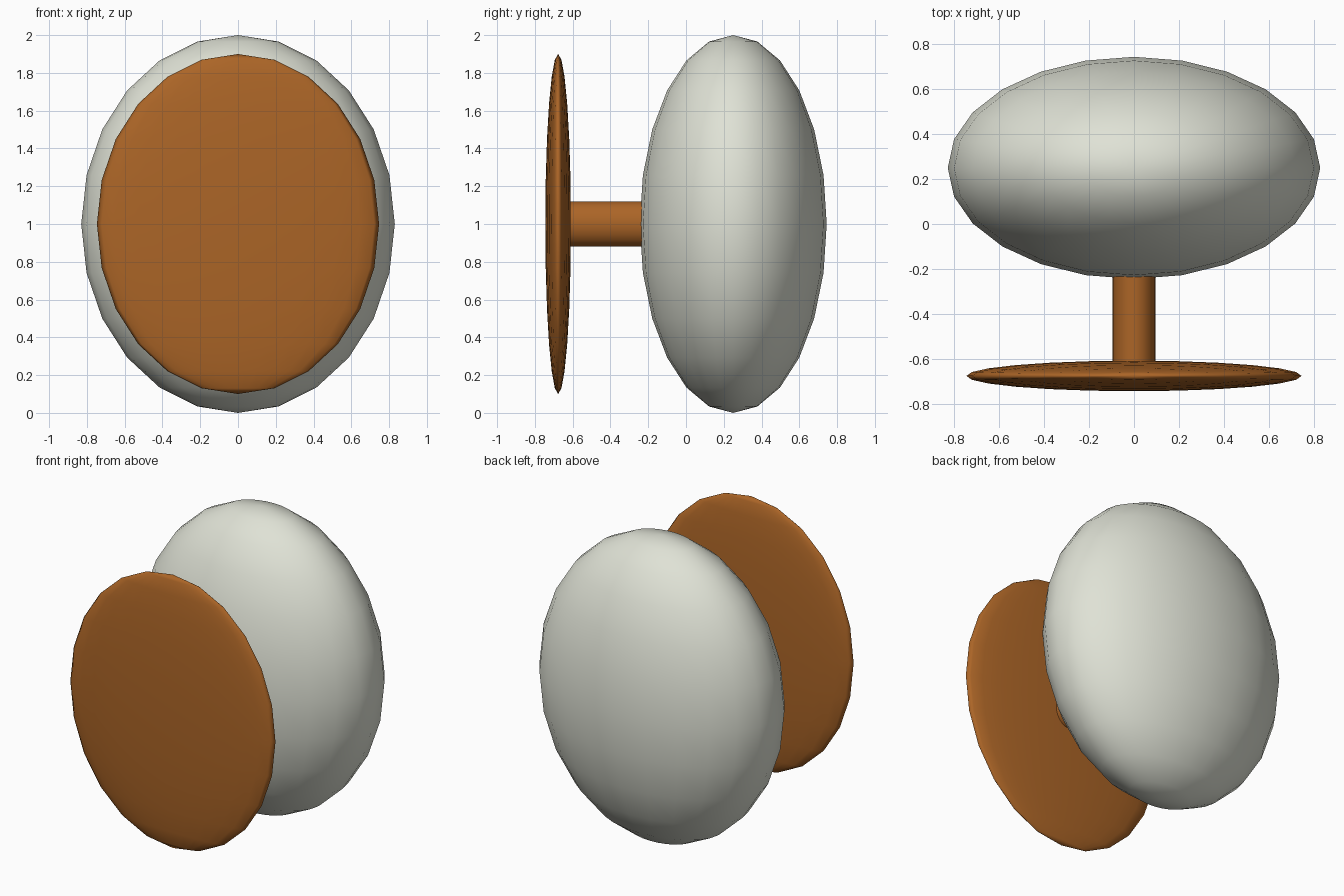
import bpy
import math

cube = bpy.data.objects.get("Cube")
if cube:
    bpy.data.objects.remove(cube, do_unlink=True)


def make_material(name, rgb):
    mat = bpy.data.materials.new(name)
    mat.use_nodes = True
    mat.diffuse_color = (*rgb, 1)
    mat.node_tree.nodes["Principled BSDF"].inputs["Base Color"].default_value = (*rgb, 1)
    return mat


def finish(name, mat, scale):
    obj = bpy.context.object
    obj.name = name
    obj.scale = scale
    obj.data.materials.append(mat)
    bpy.ops.object.transform_apply(location=False, rotation=True, scale=True)
    return obj


def ellipsoid(name, mat, location, radii):
    bpy.ops.mesh.primitive_uv_sphere_add(segments=24, ring_count=12, location=location)
    finish(name, mat, radii)
    bpy.ops.object.shade_smooth()


ivory = make_material("ivory", (0.74, 0.76, 0.67))
brown = make_material("orange brown", (0.41, 0.13, 0.02))

# Rounded body and thin front disc
ellipsoid("body", ivory, (0, 0.25, 1), (0.83, 0.495, 1))
ellipsoid("front_disc", brown, (0, -0.677, 1), (0.747, 0.068, 0.9))

# Oval stem joining the disc to the body
bpy.ops.mesh.primitive_cylinder_add(vertices=24, radius=1, depth=0.9,
                                    location=(0, -0.22, 1),
                                    rotation=(math.pi / 2, 0, 0))
finish("stem", brown, (0.096, 0.12, 1))
bpy.ops.object.shade_smooth_by_angle(angle=math.radians(40))
